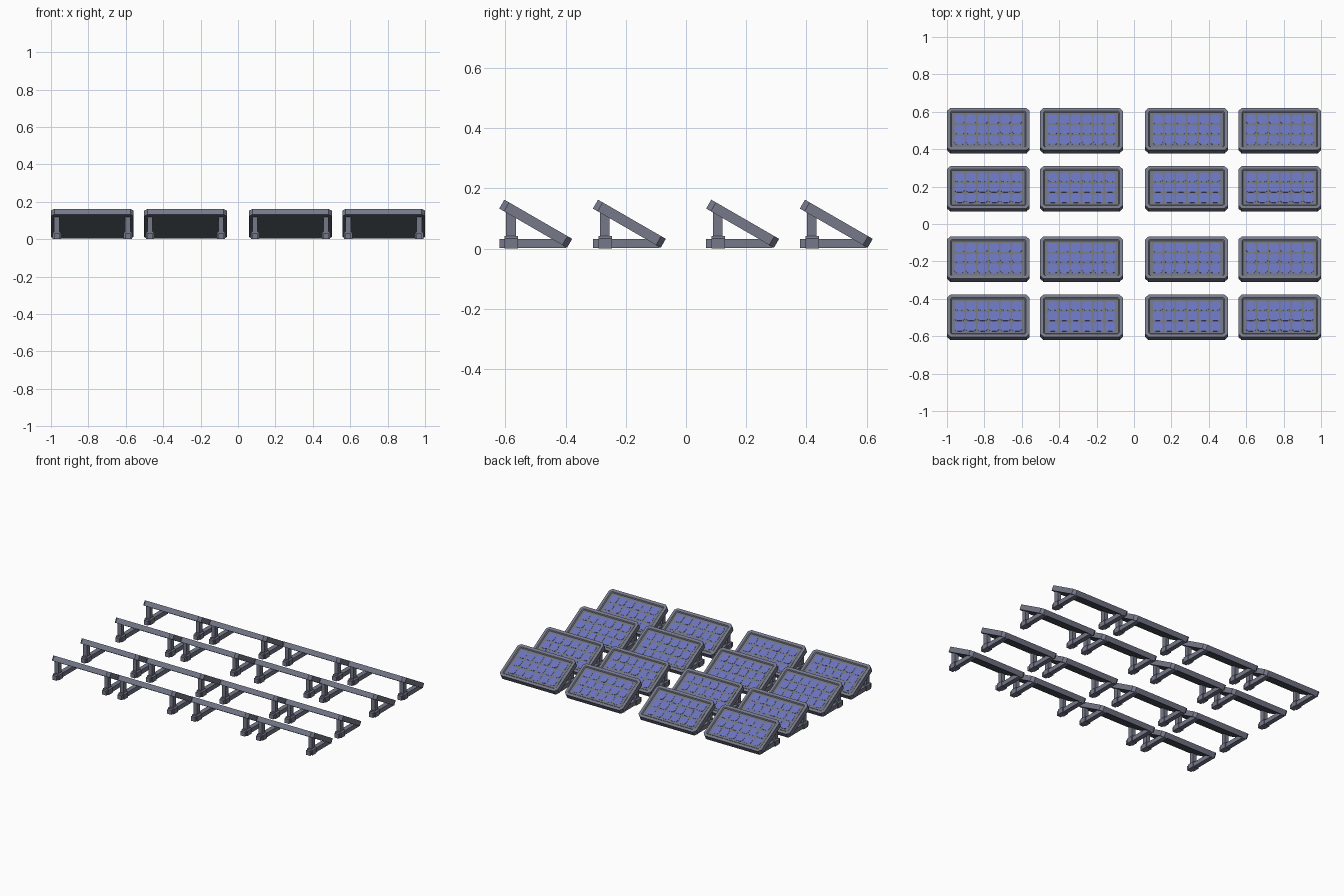
import bpy, bmesh
from math import radians, cos, sin, pi
from mathutils import Matrix, Vector

cube = bpy.data.objects.get("Cube")
if cube:
    bpy.data.objects.remove(cube, do_unlink=True)


def material(name, rgb):
    m = bpy.data.materials.new(name)
    m.use_nodes = True
    col = (*rgb, 1.0)
    m.diffuse_color = col
    m.node_tree.nodes["Principled BSDF"].inputs["Base Color"].default_value = col
    return m


FRAME = material("grey metal", (0.18, 0.19, 0.255))
BACKING = material("grey backing", (0.16, 0.165, 0.195))
UNDERSIDE = material("charcoal underside", (0.1, 0.122, 0.147))
CELL = material("blue cell", (0.14, 0.17, 0.5))

WIDTH, LENGTH, THICK = 0.442, 0.26, 0.034
TILT = Matrix.Translation((0, 0, 0.0825)) @ Matrix.Rotation(radians(-30), 4, 'X')


def rounded_rect(bm, cx, cy, w, h, r, z, seg):
    """Upward-facing rectangle with rounded (or chamfered, seg=1) corners."""
    verts = []
    for i, (sx, sy) in enumerate(((1, 1), (-1, 1), (-1, -1), (1, -1))):
        for k in range(seg + 1):
            a = (i + k / seg) * pi / 2
            verts.append(bm.verts.new((cx + sx * (w / 2 - r) + r * cos(a),
                                       cy + sy * (h / 2 - r) + r * sin(a), z)))
    return bm.faces.new(verts)


def raise_face(bm, face, height):
    """Extrude a face straight up and return the new cap."""
    cap = bmesh.ops.extrude_face_region(bm, geom=[face])["geom"]
    top = [g for g in cap if isinstance(g, bmesh.types.BMFace)][0]
    bmesh.ops.translate(bm, verts=top.verts[:], vec=(0, 0, height))
    return top


def box(bm, x, y, z):
    """Box from (min, max) ranges."""
    size = Vector((x[1] - x[0], y[1] - y[0], z[1] - z[0]))
    mid = Vector((sum(x), sum(y), sum(z))) / 2
    mat = Matrix.Translation(mid) @ Matrix.Diagonal((*size, 1))
    return bmesh.ops.create_cube(bm, size=1, matrix=mat)["verts"]


def finish(bm, name, mats):
    bmesh.ops.recalc_face_normals(bm, faces=bm.faces[:])
    mesh = bpy.data.meshes.new(name)
    bm.to_mesh(mesh)
    bm.free()
    for m in mats:
        mesh.materials.append(m)
    return mesh


def build_frame():
    # Chamfered slab with a raised rim around a recessed backing
    bm = bmesh.new()
    base = rounded_rect(bm, 0, 0, WIDTH, LENGTH, 0.018, -THICK / 2, 1)
    top = raise_face(bm, base, THICK)
    bmesh.ops.inset_region(bm, faces=[top], thickness=0.02)
    bmesh.ops.inset_region(bm, faces=[top], thickness=0.006, depth=-0.006)
    top.material_index = 1
    for f in bm.faces:
        if f.calc_center_median().z < -THICK / 2 + 0.001:
            f.material_index = 2
    bm.transform(TILT)
    return finish(bm, "panel_frame", (FRAME, BACKING, UNDERSIDE))


def build_cells():
    # Six by three grid of rounded cells
    bm = bmesh.new()
    z = THICK / 2 - 0.007
    for i in range(6):
        for j in range(3):
            f = rounded_rect(bm, (i - 2.5) * 0.0615, (j - 1) * 0.0645,
                             0.054, 0.056, 0.016, z, 3)
            raise_face(bm, f, 0.0025)
    bm.transform(TILT)
    return finish(bm, "solar_cells", (CELL,))


def build_stand():
    # Ground rail, post and bracket on each side
    bm = bmesh.new()
    for side in (-1, 1):
        x = side * 0.19
        box(bm, (x - 0.016, x + 0.016), (-0.121, 0.1), (0.002, 0.032))
        box(bm, (x - 0.014, x + 0.014), (-0.098, -0.066), (0.03, 0.122))
        verts = box(bm, (x - 0.022, x + 0.022), (-0.103, -0.058), (0, 0.042))
        edges = [e for e in {e for v in verts for e in v.link_edges}
                 if all(v.co.z > 0.04 for v in e.verts)
                 and abs(e.verts[0].co.x - e.verts[1].co.x) < 0.001]
        bmesh.ops.bevel(bm, geom=edges, offset=0.008, segments=1, affect='EDGES')
    return finish(bm, "stand", (FRAME,))


# Array of panels, four rows of four
parts = [build_frame(), build_cells(), build_stand()]
for row, y in enumerate((-0.499, -0.188, 0.188, 0.499), 1):
    for col, x in enumerate((-0.779, -0.281, 0.281, 0.779), 1):
        for mesh in parts:
            ob = bpy.data.objects.new(f"{mesh.name}_{row}_{col}", mesh)
            ob.location = (x, y, 0)
            bpy.context.scene.collection.objects.link(ob)
